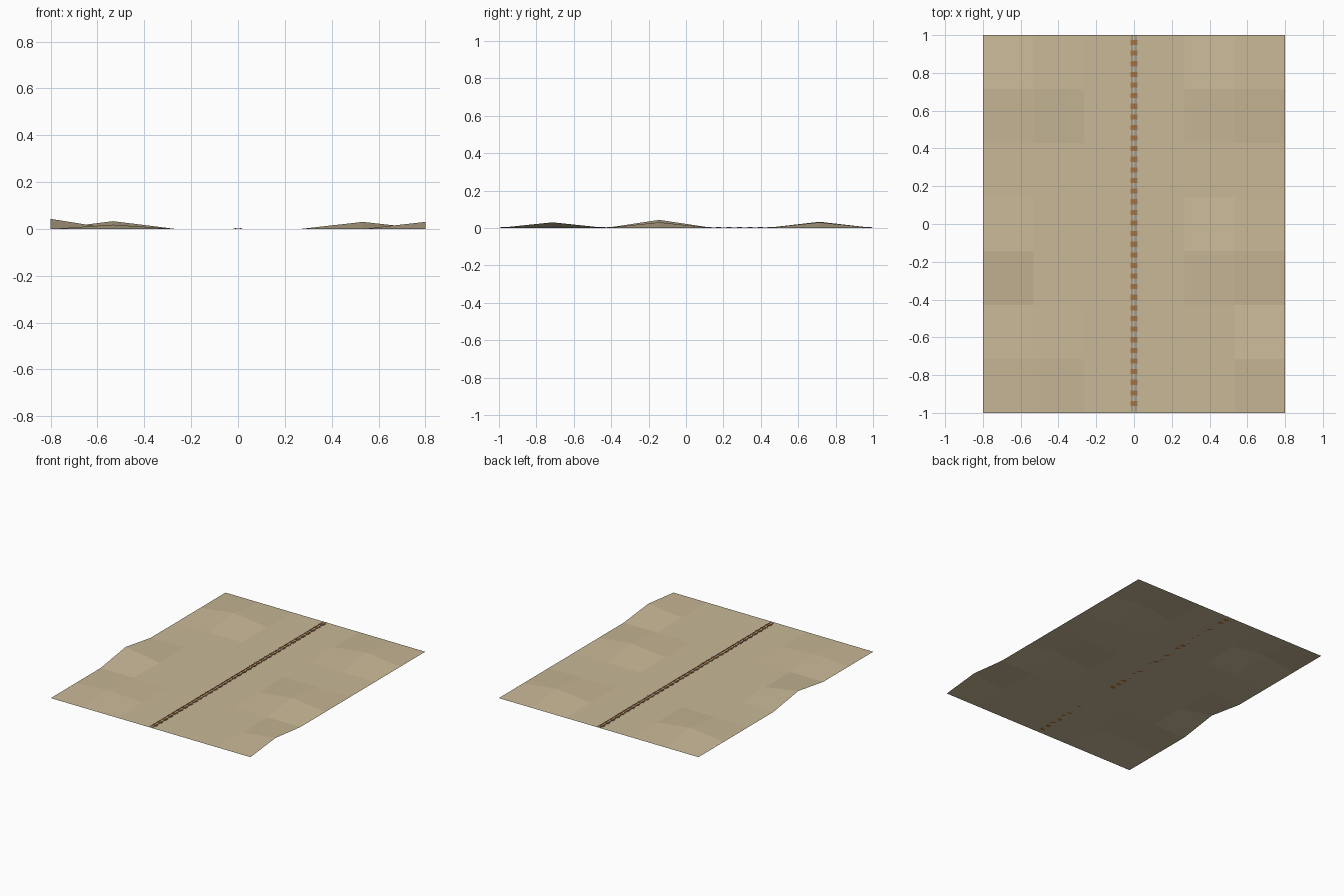
import bpy, bmesh

if "Cube" in bpy.data.objects:
    bpy.data.objects.remove(bpy.data.objects["Cube"])

def material(name, rgb):
    m = bpy.data.materials.new(name)
    m.diffuse_color = (*rgb, 1)
    m.use_nodes = True
    m.node_tree.nodes["Principled BSDF"].inputs["Base Color"].default_value = m.diffuse_color
    return m

def finish(name, bm, mat):
    me = bpy.data.meshes.new(name)
    bm.to_mesh(me)
    bm.free()
    me.materials.append(mat)
    ob = bpy.data.objects.new(name, me)
    bpy.context.collection.objects.link(ob)
    return ob

def add_box(bm, centre, size):
    vs = bmesh.ops.create_cube(bm, size=1)["verts"]
    bmesh.ops.scale(bm, vec=size, verts=vs)
    bmesh.ops.translate(bm, vec=centre, verts=vs)

sand = material("sand", (0.58, 0.48, 0.31))
wood = material("wood", (0.50, 0.17, 0.03))
steel = material("steel", (0.17, 0.19, 0.22))

# Ground sheet: 6 x 7 cells with a few raised grid points
NX, NY, W, L = 6, 7, 1.6, 2.0
bumps = {(0, 3): 0.043, (1, 1): 0.018, (1, 6): 0.033,
         (5, 3): 0.03, (5, 6): 0.03, (6, 1): 0.03}
bm = bmesh.new()
grid = [[bm.verts.new((-W / 2 + W * i / NX, -L / 2 + L * j / NY, bumps.get((i, j), 0)))
         for j in range(NY + 1)] for i in range(NX + 1)]
for i in range(NX):
    for j in range(NY):
        bm.faces.new((grid[i][j], grid[i + 1][j], grid[i + 1][j + 1], grid[i][j + 1]))
finish("desert_ground", bm, sand)

# Sleepers
bm = bmesh.new()
for k in range(35):
    add_box(bm, (0, -0.95 + 0.0562 * k, 0.001), (0.037, 0.027, 0.002))
finish("track_sleepers", bm, wood)

# Rails
bm = bmesh.new()
for side in (-1, 1):
    add_box(bm, (side * 0.01, 0.003, 0.0025), (0.004, 1.99, 0.003))
finish("track_rails", bm, steel)
